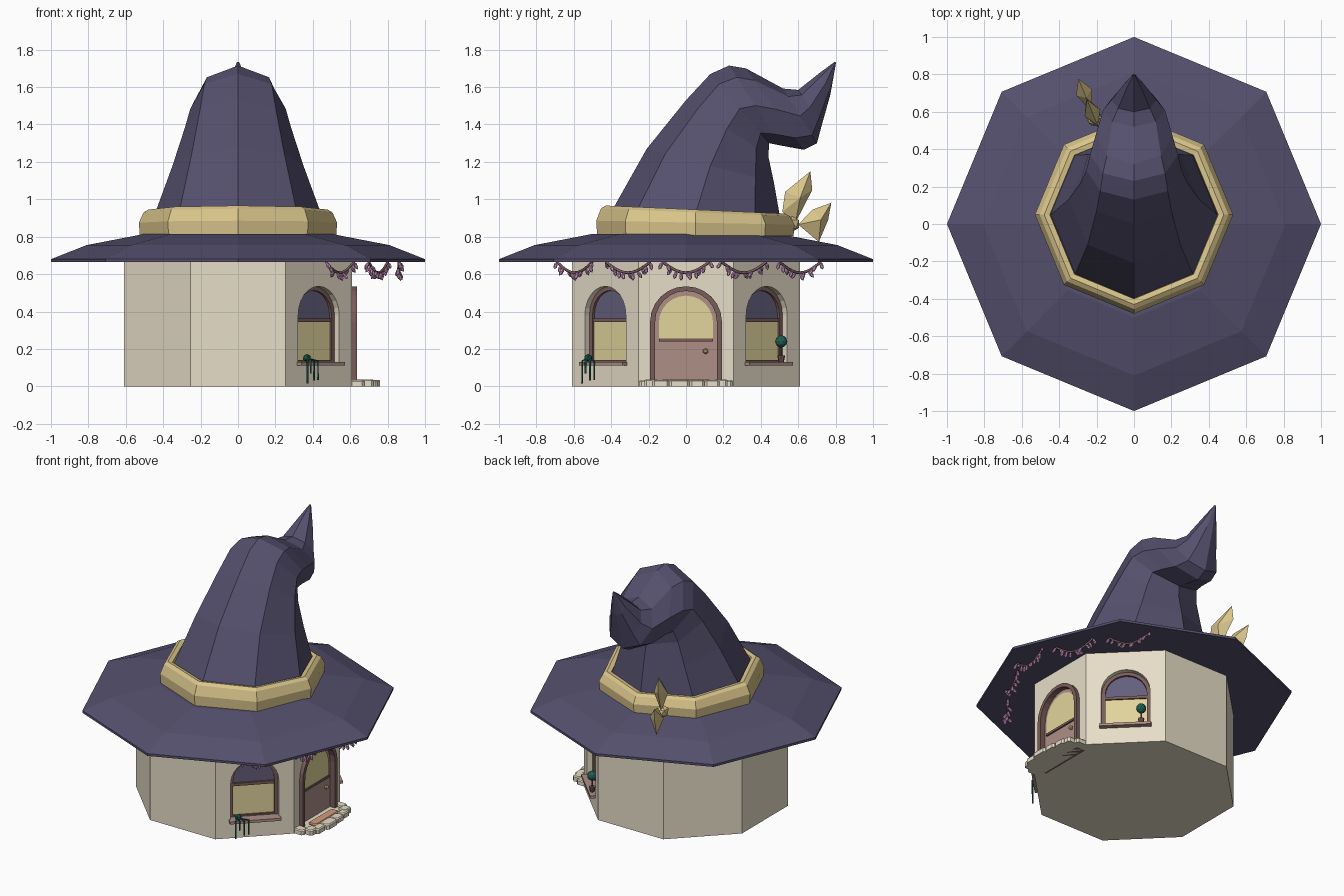
import bpy, bmesh, random
from math import sin, cos, pi, radians
from mathutils import Vector, Matrix

if "Cube" in bpy.data.objects:
    bpy.data.objects.remove(bpy.data.objects["Cube"])

random.seed(4)

def mat(name, r, g, b):
    m = bpy.data.materials.new(name)
    m.diffuse_color = (r, g, b, 1)
    m.use_nodes = True
    m.node_tree.nodes["Principled BSDF"].inputs["Base Color"].default_value = m.diffuse_color
    return m

HAT = mat("hat_purple", .09, .08, .155)
WALL = mat("wall_cream", .80, .73, .58)
GOLD = mat("gold", .70, .56, .26)
DOOR = mat("door_rose", .42, .28, .24)
WOOD = mat("dark_wood", .19, .11, .10)
GLASS = mat("warm_glass", .75, .66, .33)
SHADE = mat("dim_glass", .13, .115, .20)
PINK = mat("blossom", .60, .30, .56)
GREEN = mat("leaf_green", .015, .11, .085)
MAT = mat("doormat", .65, .32, .20)

def mesh(name, verts, faces, m):
    me = bpy.data.meshes.new(name)
    me.from_pydata([tuple(v) for v in verts], [], faces)
    bm = bmesh.new()
    bm.from_mesh(me)
    bmesh.ops.recalc_face_normals(bm, faces=bm.faces)
    bm.to_mesh(me)
    bm.free()
    me.materials.append(m)
    ob = bpy.data.objects.new(name, me)
    bpy.context.collection.objects.link(ob)
    return ob

def loft(name, rings, m, closed=False):
    n, k = len(rings[0]), len(rings)
    faces = [(i * n + j, i * n + (j + 1) % n, (i + 1) % k * n + (j + 1) % n, (i + 1) % k * n + j)
             for i in range(k if closed else k - 1) for j in range(n)]
    if not closed:
        faces += [tuple(range(n)), tuple(range((k - 1) * n, k * n))]
    return mesh(name, [v for r in rings for v in r], faces, m)

def octagon(r, z, cy=0, turn=0, tilt=0):
    pts = [(r * cos(turn + i * pi / 4), r * sin(turn + i * pi / 4)) for i in range(8)]
    return [(x, y + cy, z - tilt * y) for x, y in pts]

# place a point on a wall: angle of wall, sideways, outward, height
def at(a, t, n, z):
    return Vector((n * cos(a) - t * sin(a), n * sin(a) + t * cos(a), z))

def arch(w, z0, zs, top, n=12):
    return [(-w, z0)] + [(-w * cos(pi * i / n), zs + (top - zs) * sin(pi * i / n))
                         for i in range(n + 1)] + [(w, z0)]

def rect(t0, t1, z0, z1):
    return [(t0, z0), (t0, z1), (t1, z1), (t1, z0)]

def prism(name, a, outline, n0, n1, m):
    return loft(name, [[at(a, t, n, z) for t, z in outline] for n in (n0, n1)], m)

def frame(name, a, outer, inner, n0, n1, m):
    return loft(name, [[at(a, t, n, z) for t, z in o] for o, n in
                       ((outer, n0), (outer, n1), (inner, n1), (inner, n0))], m, True)

def blob(name, loc, scale, m, sub=1, rot=None):
    bm = bmesh.new()
    bmesh.ops.create_icosphere(bm, subdivisions=sub, radius=1)
    M = Matrix.Translation(loc) @ (rot or Matrix()) @ Matrix.Diagonal((*scale, 1))
    bmesh.ops.transform(bm, matrix=M, verts=bm.verts)
    me = bpy.data.meshes.new(name)
    bm.to_mesh(me)
    bm.free()
    me.materials.append(m)
    bpy.context.collection.objects.link(bpy.data.objects.new(name, me))

def tube(name, pts, r, m):
    cu = bpy.data.curves.new(name, 'CURVE')
    cu.dimensions = '3D'
    cu.bevel_depth, cu.bevel_resolution, cu.use_fill_caps = r, 0, True
    sp = cu.splines.new('POLY')
    sp.points.add(len(pts) - 1)
    for p, q in zip(sp.points, pts):
        p.co = (*q, 1)
    cu.materials.append(m)
    bpy.context.collection.objects.link(bpy.data.objects.new(name, cu))

# octagonal walls with recessed openings
R = .61 / cos(pi / 8)
walls = loft("walls", [octagon(R, z, turn=pi / 8) for z in (0, .675)], WALL)
SIDES = {"front": radians(-45), "back": radians(45)}
cutters = [prism("cutter", a, arch(.155, .125, .38, .535), .555, .7, WALL) for a in SIDES.values()]
cutters.append(prism("cutter", 0, arch(.175, .012, .345, .52), .57, .7, WALL))
for c in cutters:
    c.hide_render = True
    b = walls.modifiers.new("opening", 'BOOLEAN')
    b.object, b.solver = c, 'EXACT'
walls_eval = walls.evaluated_get(bpy.context.evaluated_depsgraph_get())
cut = bpy.data.meshes.new_from_object(walls_eval)
walls.modifiers.clear()
walls.data = cut
for c in cutters:
    bpy.data.objects.remove(c)

# windows
for side, a in SIDES.items():
    frame(side + "_window_frame", a, arch(.156, .124, .38, .536), arch(.132, .14, .38, .512), .553, .575, WOOD)
    prism(side + "_lower_pane", a, rect(-.135, .135, .135, .35), .553, .562, GLASS)
    prism(side + "_upper_pane", a, arch(.135, .35, .38, .515), .553, .560, SHADE)
    prism(side + "_window_bar", a, rect(-.135, .135, .343, .362), .553, .572, WOOD)
    prism(side + "_window_sill", a, rect(-.165, .165, .112, .13), .555, .645, DOOR)

# door
frame("door_frame", 0, arch(.192, 0, .345, .535), arch(.165, 0, .345, .51), .565, .635, WOOD)
prism("door", 0, arch(.167, .01, .345, .512), .565, .595, DOOR)
prism("door_window", 0, arch(.145, .25, .34, .485), .59, .60, GLASS)
prism("door_rail", 0, rect(-.145, .145, .24, .255), .59, .606, WOOD)
blob("door_knob", (.612, .105, .188), (.016, .016, .016), GOLD)

# doorstep: stones round a mat
def stone(name, x0, x1, y0, y1, z, m):
    c = .012
    def ring(h, i):
        a, b, d, e = x0 + i, x1 - i, y0 + i, y1 - i
        return [(a, d + c, h), (a + c, d, h), (b - c, d, h), (b, d + c, h),
                (b, e - c, h), (b - c, e, h), (a + c, e, h), (a, e - c, h)]
    loft(name, [ring(0, 0), ring(z - .007, 0), ring(z, .006)], m)

stone("step_slab", .58, .72, -.2, .2, .024, WALL)
for s in (-1, 1):
    for x0, x1, ya, yb, h in ((.58, .675, .19, .25, .034), (.665, .725, .15, .222, .037)):
        stone("step_side_stone", x0, x1, min(s * ya, s * yb), max(s * ya, s * yb), h, WALL)
for y0, y1, x1 in ((-.18, -.09, .745), (-.09, .02, .76), (.02, .1, .752), (.1, .18, .742)):
    stone("step_front_stone", .69, x1, y0, y1, .035, WALL)
stone("doormat", .63, .695, -.13, .13, .036, MAT)

# hat brim
loft("hat_brim", [octagon(1, .664), octagon(1, .68), octagon(.81, .755), octagon(.5, .815)], HAT)

# bent hat cone: front (y, z), back (y, z), half width
CONE = [(-.46, .79, .51, .79, .47), (-.39, .95, .50, .92, .44), (-.21, 1.27, .47, 1.09, .35),
        (0, 1.53, .44, 1.23, .285), (.13, 1.67, .445, 1.30, .255), (.23, 1.715, .51, 1.287, .235),
        (.32, 1.70, .63, 1.265, .205), (.52, 1.592, .70, 1.30, .165), (.60, 1.585, .727, 1.40, .12),
        (.72, 1.68, .772, 1.56, .055), (.795, 1.735, .802, 1.73, .006)]
rings = []
for fy, fz, by, bz, w in CONE:
    rings.append([(w * sin(i * pi / 4), (fy + by) / 2 + (fy - by) / 2 * cos(i * pi / 4),
                   (fz + bz) / 2 + (fz - bz) / 2 * cos(i * pi / 4)) for i in range(8)])
loft("hat_cone", rings, HAT)

# gold band
loft("hat_band", [octagon(r, z, cy=.05, tilt=k) for r, z, k in
                  ((.525, .805, 0), (.53, .875, .02), (.505, .93, .04), (.48, .945, .045),
                   (.45, .94, .045), (.44, .80, 0))], GOLD, True)

# bow: knot and two faceted leaves standing out from the band
def bow_point(y, z, off=0):
    return (-.2 - (y - .54) * .41 + off * .93, y, z + 0), off

for name, out in (("bow_upper_leaf", [(.585, .875), (.515, .933), (.53, 1.04), (.665, 1.15), (.675, 1.05)]),
                  ("bow_lower_leaf", [(.60, .865), (.675, .944), (.777, .982), (.76, .89), (.71, .772)])):
    cy, cz = sum(p[0] for p in out) / 5, sum(p[1] for p in out) / 5
    vs = [(-.2 - (y - .54) * .41, y, z) for y, z in out]
    cx = -.2 - (cy - .54) * .41
    vs += [(cx + s * .042, cy + s * .017, cz) for s in (-1, 1)]
    mesh(name, vs, [(i, (i + 1) % 5, k) for i in range(5) for k in (5, 6)], GOLD)
blob("bow_knot", (-.212, .565, .868), (.045, .045, .045), GOLD)

# garland swags under the brim
for (x0, y0), (x1, y1) in (((.47, -.69), (.62, -.5)), ((.70, -.43), (.80, -.19)), ((.86, -.125), (.86, .125)),
                           ((.80, .19), (.70, .43)), ((.62, .5), (.47, .72))):
    pts = []
    for i in range(11):
        u = i / 10
        pts.append(Vector((x0 + (x1 - x0) * u, y0 + (y1 - y0) * u, .665 - .058 * sin(pi * u))))
    tube("garland_vine", pts, .008, WOOD)
    for i in range(11):
        tilt = Matrix.Rotation(random.uniform(-.7, .7), 4, 'X') @ Matrix.Rotation(random.uniform(-.7, .7), 4, 'Y')
        p = pts[i] + tilt @ Vector((0, 0, -.024))
        blob("garland_blossom", p, (.011, .011, .023), PINK, 1, tilt)

# trailing plant on the front window sill
a = SIDES["front"]
blob("trailing_plant", at(a, -.11, .63, .152), (.024, .024, .022), GREEN)
for t, n, z in ((-.13, .655, .015), (-.105, .655, .07), (-.075, .65, .03), (-.045, .65, .035)):
    tube("trailing_strand", [at(a, -.11, .635, .15), at(a, t, n, .135), at(a, t, n, z)], .005, GREEN)

# small topiary on the back window sill
a = SIDES["back"]
p = at(a, .1, .62, 0)
loft("topiary_pot", [[(p.x + r * cos(i * pi / 4), p.y + r * sin(i * pi / 4), z) for i in range(8)]
                     for r, z in ((.014, .13), (.021, .165))], WOOD)
tube("topiary_stem", [p + Vector((0, 0, .16)), p + Vector((0, 0, .22))], .005, WOOD)
blob("topiary_ball", p + Vector((0, 0, .24)), (.033, .033, .033), GREEN, 2)
